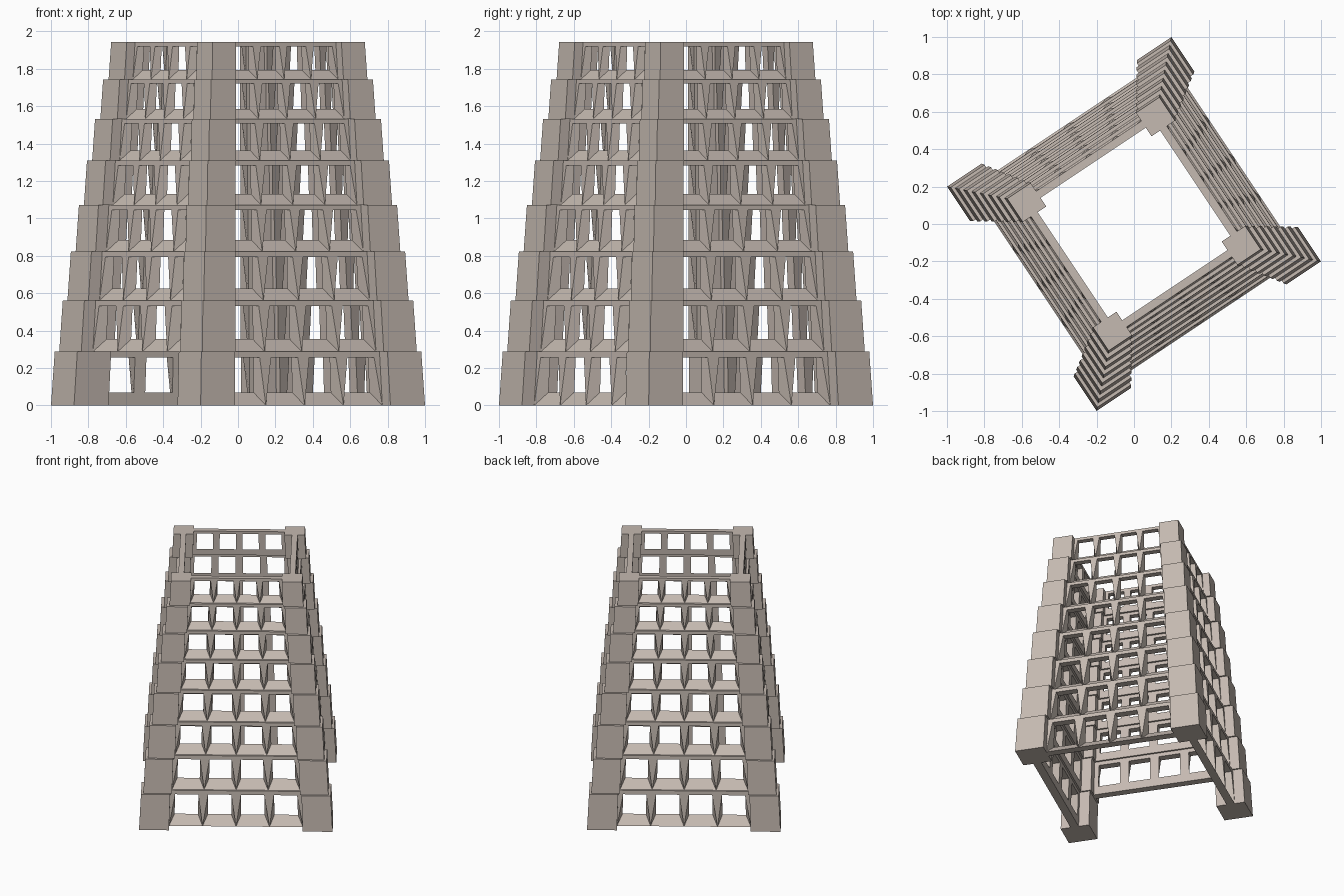
import bpy, bmesh, math
from mathutils import Matrix, Vector

cube = bpy.data.objects.get("Cube")
if cube:
    bpy.data.objects.remove(cube, do_unlink=True)

# Proportions of the ground storey; each storey above is a smaller copy
LEVELS, SHRINK, TAPER = 8, 0.044, 0.02
HEIGHT = 0.287
HALF, PIER = 0.721, 0.222        # half side of the tower, pier width
OUTER, INNER = 0.643, 0.58       # distances of the wall faces from the axis
BAYS, JAMB, SILL, LINTEL = 4, 0.037, 0.07, 0.032
TURN = math.atan2(2, 3)

stone = bpy.data.materials.new("warm grey stone")
stone.use_nodes = True
colour = (0.56, 0.49, 0.44, 1)
stone.diffuse_color = colour
stone.node_tree.nodes["Principled BSDF"].inputs["Base Color"].default_value = colour


def taper(u, d, z):
    """Lean a ground-storey point inward as it rises."""
    k = 1 - TAPER * z / HEIGHT
    return Vector((u * k, -d * k, z))


def add_faces(bm, points, faces):
    verts = [bm.verts.new(taper(*p)) for p in points]
    for face in faces:
        bm.faces.new([verts[i] for i in face])


def rect(u0, u1, z0, z1, d):
    return [(u0, d, z0), (u1, d, z0), (u1, d, z1), (u0, d, z1)]


def add_bay(bm, u0, u1):
    """One window bay: splayed opening with a sloped sill and pointed ribs."""
    a, b, top = u0 + JAMB, u1 - JAMB, HEIGHT - LINTEL
    points = rect(u0, u1, 0, HEIGHT, OUTER)
    points += [(b, OUTER, top), (a, OUTER, top)]
    points += rect(u0, u1, 0, HEIGHT, INNER)
    points += rect(a, b, SILL, top, INNER)
    faces = [(0, 5, 3), (3, 5, 4, 2), (1, 2, 4)]                # outside
    faces += [(0, 1, 11, 10), (1, 4, 12, 11), (4, 5, 13, 12), (5, 0, 10, 13)]
    faces += [(6 + i, 6 + (i + 1) % 4, 10 + (i + 1) % 4, 10 + i) for i in range(4)]
    faces += [(0, 6, 7, 1), (3, 2, 8, 9)]                       # underside, top
    add_faces(bm, points, faces)


def add_pier(bm):
    """Solid tapered corner block."""
    a, b = HALF - PIER, HALF
    points = rect(a, b, 0, HEIGHT, b) + rect(a, b, 0, HEIGHT, a)
    faces = [(0, 1, 2, 3), (7, 6, 5, 4)]
    faces += [(i, 4 + i, 4 + (i + 1) % 4, (i + 1) % 4) for i in range(4)]
    add_faces(bm, points, faces)


def finish(bm, name, scale, base, side):
    bmesh.ops.remove_doubles(bm, verts=bm.verts, dist=0.0001)
    bmesh.ops.recalc_face_normals(bm, faces=bm.faces)
    bm.transform(Matrix.Translation((0, 0, base))
                 @ Matrix.Rotation(TURN + side * math.pi / 2, 4, "Z")
                 @ Matrix.Scale(scale, 4))
    mesh = bpy.data.meshes.new(name)
    bm.to_mesh(mesh)
    bm.free()
    mesh.materials.append(stone)
    bpy.context.collection.objects.link(bpy.data.objects.new(name, mesh))


# Stack the storeys
base = 0
span = HALF - PIER
for level in range(LEVELS):
    scale = 1 - SHRINK * level
    for side in range(4):
        bm = bmesh.new()
        add_pier(bm)
        finish(bm, f"corner_pier_{level + 1}_{side + 1}", scale, base, side)
        # The ground storey is left open on one side as the entrance
        if level == 0 and side == 3:
            continue
        bm = bmesh.new()
        width = 2 * span / BAYS
        for bay in range(BAYS):
            add_bay(bm, -span + bay * width, -span + (bay + 1) * width)
        finish(bm, f"window_wall_{level + 1}_{side + 1}", scale, base, side)
    base += HEIGHT * scale
